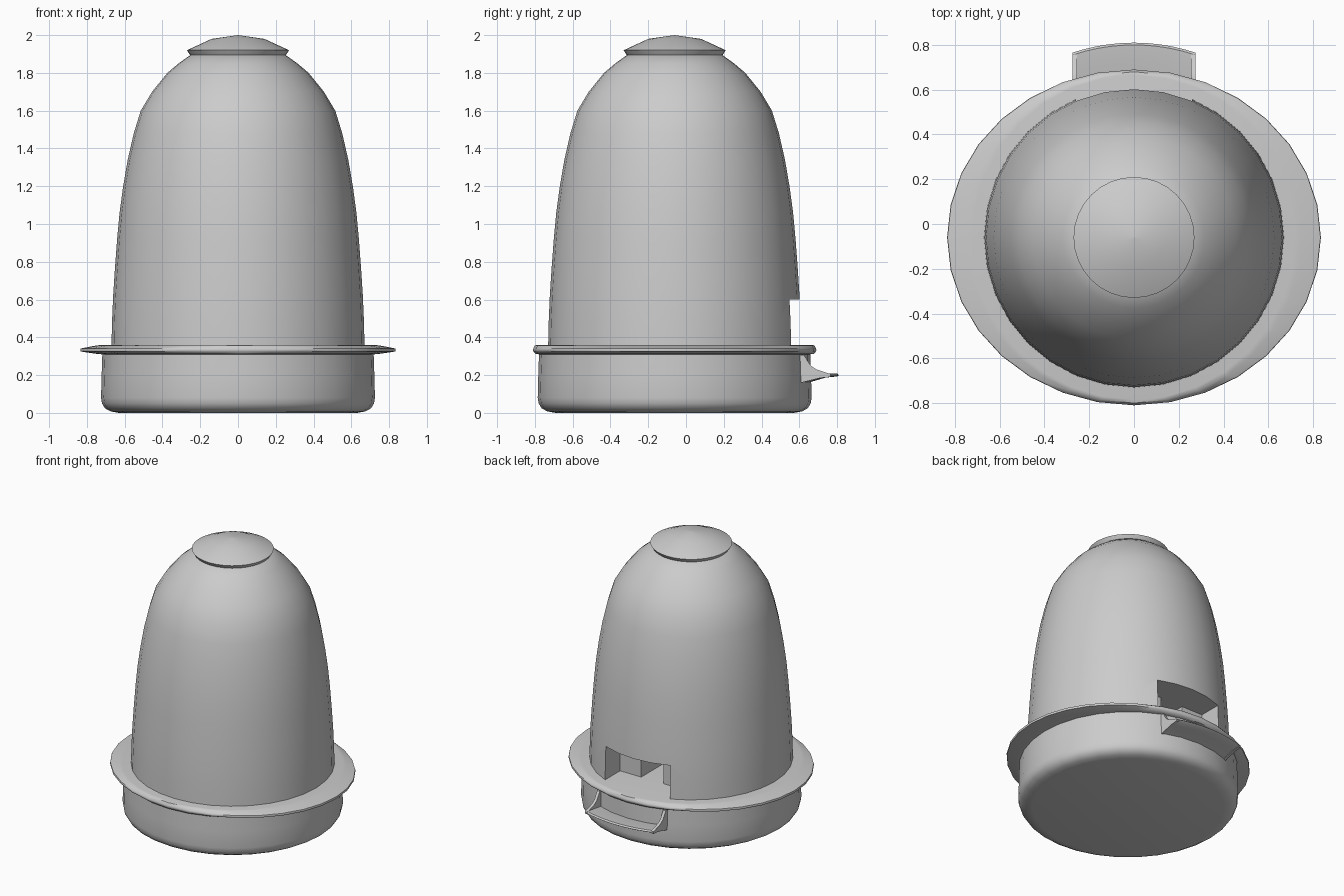
import bpy, bmesh, math

if "Cube" in bpy.data.objects:
    bpy.data.objects.remove(bpy.data.objects["Cube"])

CY = -0.06   # y of the vertical axis
SEG = 32


def finish(name, bm, angle=40):
    bmesh.ops.remove_doubles(bm, verts=bm.verts, dist=1e-5)
    bmesh.ops.recalc_face_normals(bm, faces=bm.faces)
    me = bpy.data.meshes.new(name)
    bm.to_mesh(me)
    bm.free()
    ob = bpy.data.objects.new(name, me)
    bpy.context.collection.objects.link(ob)
    smooth(ob, angle)
    return ob


def smooth(ob, angle=40):
    bpy.ops.object.select_all(action='DESELECT')
    ob.select_set(True)
    bpy.context.view_layer.objects.active = ob
    bpy.ops.object.shade_smooth_by_angle(angle=math.radians(angle))


def skin(bm, rings, closed):
    """Bridge consecutive rings of points with quads and cap both ends."""
    vs = [[bm.verts.new(p) for p in r] for r in rings]
    n = len(vs[0])
    for a, b in zip(vs, vs[1:]):
        for i in range(n if closed else n - 1):
            j = (i + 1) % n
            bm.faces.new((a[i], a[j], b[j], b[i]))
    bm.faces.new(vs[0])
    bm.faces.new(vs[-1])


def lathe(name, rows, angle=40):
    """rows: (x radius, y radius, z) from bottom to top."""
    bm = bmesh.new()
    ts = [2 * math.pi * i / SEG for i in range(SEG)]
    skin(bm, [[(rx * math.cos(t), CY + ry * math.sin(t), z) for t in ts]
              for rx, ry, z in rows], True)
    return finish(name, bm, angle)


def round_rows(pts):
    return [(r, r, z) for r, z in pts]


def box(name, x, y0, y1, z0, z1):
    bm = bmesh.new()
    skin(bm, [[(-x, y0, z), (x, y0, z), (x, y1, z), (-x, y1, z)] for z in (z0, z1)], True)
    ob = finish(name, bm)
    ob.hide_render = True
    return ob


# base drum
lathe("base_drum", round_rows([(.63, 0), (.675, .008), (.705, .025), (.72, .05),
                               (.725, .08), (.722, .2), (.718, .32)]))

# oval rim, wider across x
lathe("oval_rim", [(.72, .715, .31), (.745, .737, .312), (.833, .748, .325),
                   (.835, .75, .333), (.833, .748, .341),
                   (.75, .74, .357), (.72, .725, .36)])

# dome body
dome = lathe("dome_body", round_rows([
    (.67, .345), (.667, .48), (.661, .62), (.652, .76), (.64, .92), (.627, 1.06),
    (.608, 1.2), (.584, 1.34), (.552, 1.48), (.515, 1.6), (.455, 1.7),
    (.374, 1.8), (.315, 1.85), (.245, 1.9)]))

# delivery window: shallow recess and a deeper slot behind it
cutters = [box("window_cutter", .26, .385, .9, .3, .6),
           box("slot_cutter", .09, 0.0, .5, .29, .6)]
for c in cutters:
    m = dome.modifiers.new("cut", 'BOOLEAN')
    m.operation = 'DIFFERENCE'
    m.solver = 'EXACT'
    m.object = c
    bpy.ops.object.select_all(action='DESELECT')
    bpy.context.view_layer.objects.active = dome
    dome.select_set(True)
    bpy.ops.object.modifier_apply(modifier=m.name)
for c in cutters:
    bpy.data.objects.remove(c)
smooth(dome)

# top cap
lathe("top_cap", round_rows([(.25, 1.89), (.258, 1.9), (.27, 1.92), (.14, 1.98), (.0001, 2.0)]))

# tray floor: section follows the curve of the drum
section = [(.69, .155), (.80, .187), (.86, .193), (.87, .2), (.86, .209), (.80, .204), (.69, .185)]
bm = bmesh.new()
xs = [.275 * i / 5 for i in range(-5, 6)]
skin(bm, [[(x, CY + math.sqrt(r * r - x * x), z) for r, z in section] for x in xs], True)
finish("tray_floor", bm)

# tray side fins
fin = [(.59, .155), (.59, .31), (.625, .305), (.66, .25), (.69, .23), (.765, .206), (.765, .19), (.71, .185)]
for side, s in (("left", -1), ("right", 1)):
    bm = bmesh.new()
    skin(bm, [[(s * x, y, z) for y, z in fin] for x in (.255, .275)], True)
    finish("tray_fin_" + side, bm)
